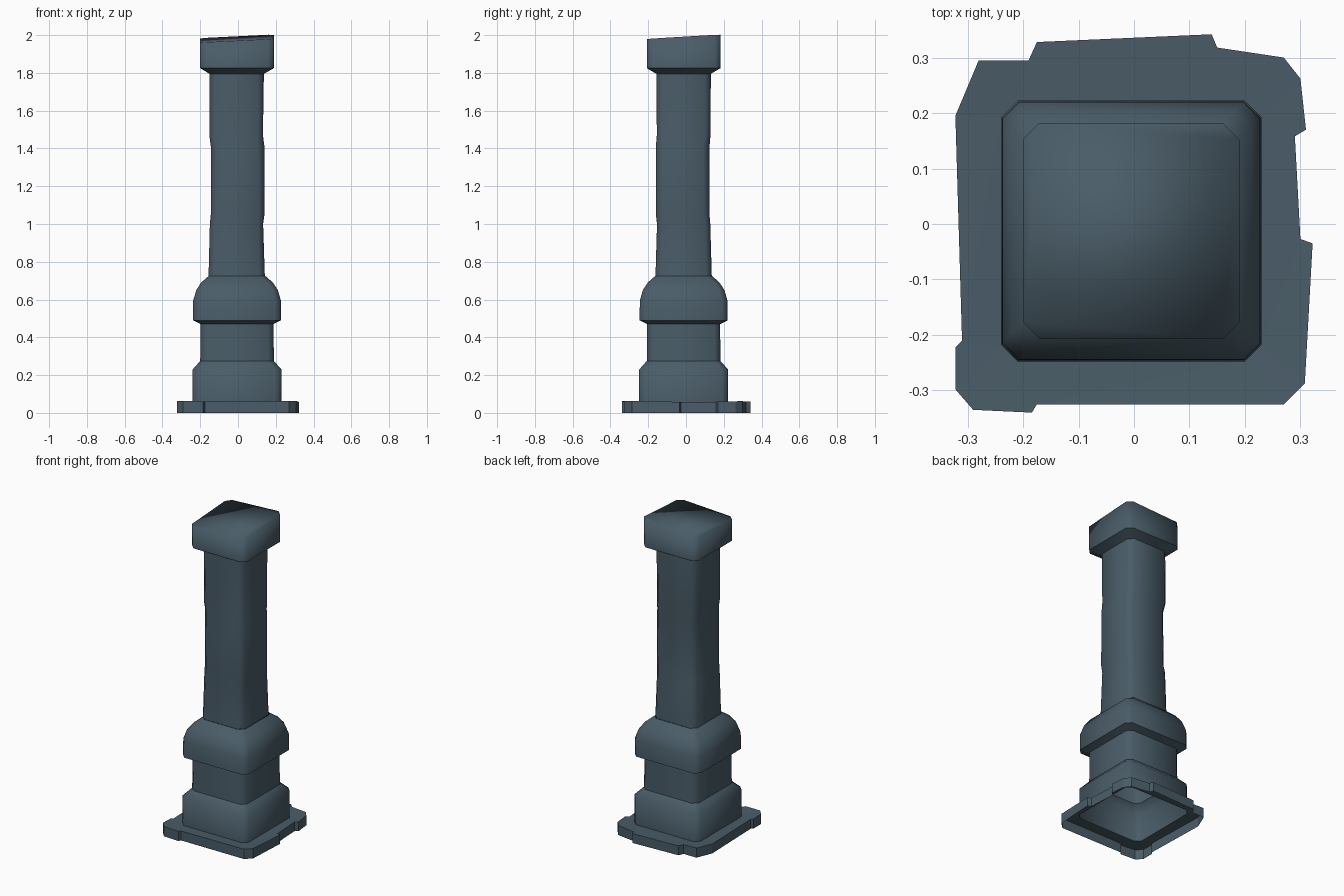
import bpy, bmesh

if "Cube" in bpy.data.objects:
    bpy.data.objects.remove(bpy.data.objects["Cube"])

mat = bpy.data.materials.new("slate stone")
mat.diffuse_color = (0.068, 0.108, 0.138, 1)
mat.use_nodes = True
mat.node_tree.nodes["Principled BSDF"].inputs["Base Color"].default_value = mat.diffuse_color
CX, CY = -0.005, -0.0125


def octagon(h, c, dx=0, dy=0):
    """Square of half-width h with corners cut by c, counter-clockwise."""
    pts = [(h, -h + c), (h, h - c), (h - c, h), (-h + c, h),
           (-h, h - c), (-h, -h + c), (-h + c, -h), (h - c, -h)]
    return [(x + CX + dx, y + CY + dy) for x, y in pts]


def finish(bm, name):
    me = bpy.data.meshes.new(name)
    bm.to_mesh(me)
    bm.free()
    me.materials.append(mat)
    ob = bpy.data.objects.new(name, me)
    bpy.context.collection.objects.link(ob)
    return ob


def loft(name, rings, top=False):
    """rings: (z, half width, corner cut, dx, dy, sharp)"""
    bm = bmesh.new()
    loops = []
    for z, h, c, dx, dy, sharp in rings:
        loops.append([bm.verts.new((x, y, z)) for x, y in octagon(h, c, dx, dy)])
    for a, b in zip(loops, loops[1:]):
        for i in range(8):
            j = (i + 1) % 8
            bm.faces.new((a[i], a[j], b[j], b[i]))
    if top:
        # slanted, slightly worn top
        for v in loops[-1]:
            v.co.z += 0.05 * (v.co.x - CX) + 0.06 * (v.co.y - CY)
        bm.faces.new(loops[-1])
    for f in bm.faces:
        f.smooth = True
    for loop, r in zip(loops, rings):
        if r[5]:
            for i in range(8):
                e = bm.edges.get((loop[i], loop[(i + 1) % 8]))
                if e:
                    e.smooth = False
    return finish(bm, name)


# stepped pedestal with rounded collar
loft("pedestal", [
    (0.055, 0.235, 0.03, 0, 0, 0),
    (0.23, 0.235, 0.03, 0, 0, 0),
    (0.275, 0.195, 0.03, 0, 0, 1),
    (0.47, 0.193, 0.03, 0, 0, 1),
    (0.49, 0.233, 0.03, 0, 0, 1),
    (0.595, 0.232, 0.03, 0, 0, 0),
    (0.65, 0.216, 0.03, 0, 0, 0),
    (0.69, 0.19, 0.03, 0, 0, 0),
    (0.725, 0.15, 0.03, 0, 0, 0)])

# worn shaft, middle slightly shifted
loft("shaft", [
    (0.725, 0.149, 0.03, -0.002, 0, 0),
    (1.0, 0.141, 0.026, -0.003, 0, 0),
    (1.05, 0.142, 0.03, 0.003, -0.005, 0),
    (1.41, 0.142, 0.034, 0.003, -0.005, 0),
    (1.47, 0.142, 0.026, -0.005, 0, 0),
    (1.795, 0.144, 0.03, -0.002, 0, 0)])

# cap block
loft("cap", [
    (1.795, 0.144, 0.03, -0.002, 0, 0),
    (1.825, 0.195, 0.03, 0, 0, 1),
    (1.982, 0.195, 0.03, 0, 0, 0)], top=True)

# chipped base plate, open underneath
outline = [(-0.28, 0.295), (-0.322, 0.195), (-0.31, -0.21), (-0.322, -0.222),
           (-0.322, -0.298), (-0.29, -0.335), (-0.184, -0.34), (-0.175, -0.325),
           (0.27, -0.325), (0.308, -0.287), (0.322, -0.035), (0.30, -0.027),
           (0.29, 0.158), (0.31, 0.17), (0.30, 0.262), (0.27, 0.30),
           (0.15, 0.318), (0.14, 0.342), (-0.175, 0.328), (-0.19, 0.295)]
bm = bmesh.new()
low = [bm.verts.new((x, y, 0)) for x, y in outline]
high = [bm.verts.new((x, y, 0.052 + 0.06 * (x * x + y * y))) for x, y in outline]
hole = [bm.verts.new((x, y, 0.056)) for x, y in octagon(0.235, 0.03)]
rim = []
for loop in (high, hole):
    for i in range(len(loop)):
        rim.append(bm.edges.new((loop[i], loop[(i + 1) % len(loop)])))
bmesh.ops.triangle_fill(bm, edges=rim, use_beauty=True, normal=(0, 0, 1))
for i in range(len(low)):
    j = (i + 1) % len(low)
    bm.faces.new((low[i], low[j], high[j], high[i]))
bmesh.ops.recalc_face_normals(bm, faces=bm.faces)
for f in list(bm.faces):
    if len(f.verts) == 3 and f.normal.z < 0:
        f.normal_flip()
finish(bm, "base_plate")
